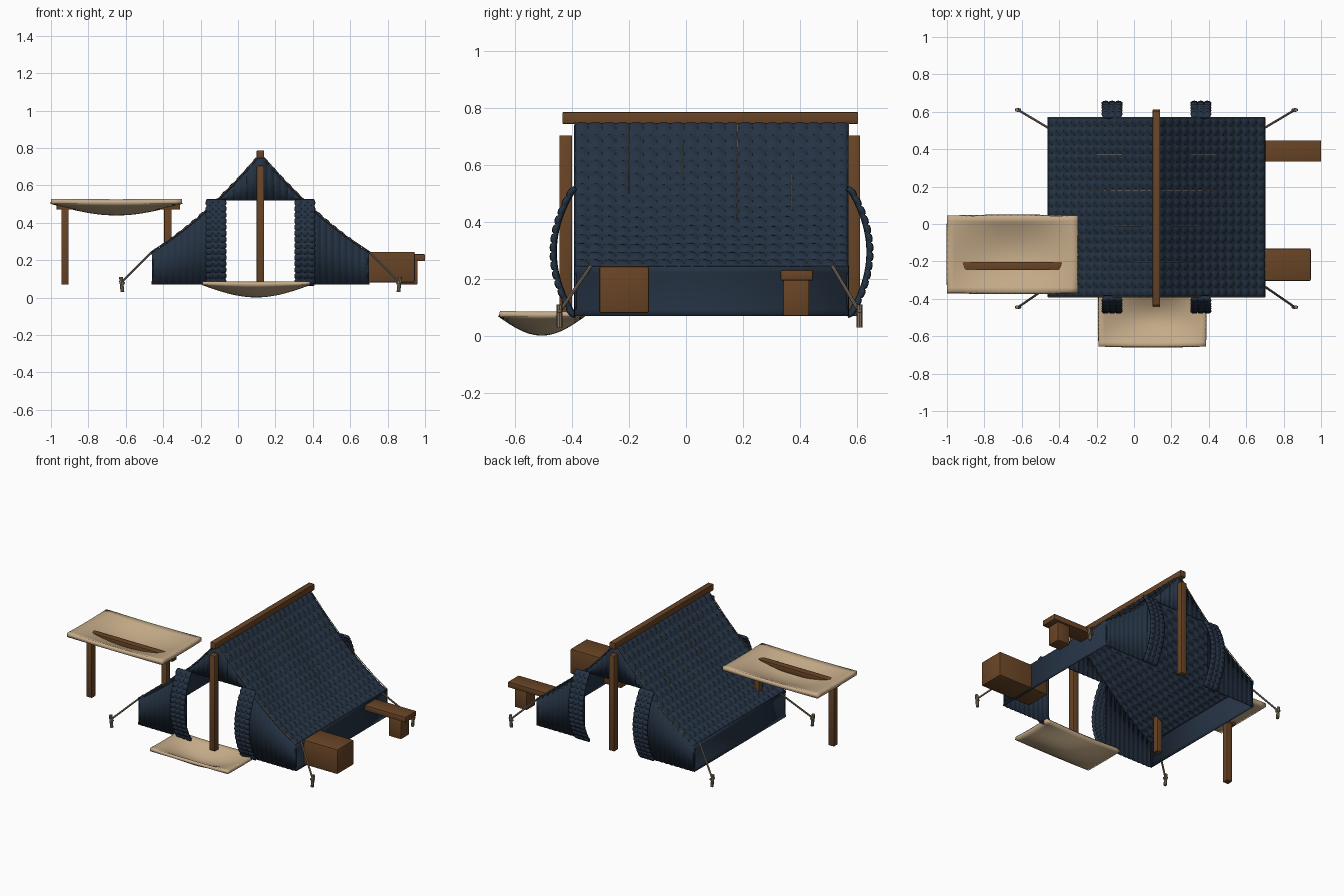
import bpy, bmesh, math
from mathutils import Vector

cube = bpy.data.objects.get("Cube")
if cube:
    bpy.data.objects.remove(cube, do_unlink=True)


def material(name, rgb):
    m = bpy.data.materials.new(name)
    m.use_nodes = True
    m.diffuse_color = (*rgb, 1)
    bsdf = m.node_tree.nodes["Principled BSDF"]
    bsdf.inputs["Base Color"].default_value = (*rgb, 1)
    bsdf.inputs["Roughness"].default_value = 0.8
    return m


CLOTH = material("navy cloth", (0.018, 0.032, 0.056))
WOOD = material("brown wood", (0.14, 0.058, 0.019))
LINEN = material("pale linen", (0.56, 0.41, 0.25))
ROPE = material("grey rope", (0.24, 0.19, 0.135))

CX, HALF = 0.12, 0.58           # tent centre line and half width
FRONT, BACK = -0.39, 0.57       # tent ends
EAVE, HEM, LINTEL = 0.245, 0.07, 0.52


def finish(name, bm, mat, angle=40):
    mesh = bpy.data.meshes.new(name)
    bm.to_mesh(mesh)
    bm.free()
    obj = bpy.data.objects.new(name, mesh)
    bpy.context.collection.objects.link(obj)
    mesh.materials.append(mat)
    bpy.ops.object.select_all(action='DESELECT')
    obj.select_set(True)
    bpy.context.view_layer.objects.active = obj
    bpy.ops.object.shade_smooth_by_angle(angle=math.radians(angle))
    return obj


def sheet(name, nu, nv, func, mat, thick, offset=0.0, angle=40):
    """Grid surface from func(u, v), thickened into a panel."""
    bm = bmesh.new()
    rows = [[bm.verts.new(func(i / nu, j / nv)) for j in range(nv + 1)]
            for i in range(nu + 1)]
    for i in range(nu):
        for j in range(nv):
            bm.faces.new((rows[i][j], rows[i + 1][j],
                          rows[i + 1][j + 1], rows[i][j + 1]))
    bmesh.ops.recalc_face_normals(bm, faces=bm.faces)
    obj = finish(name, bm, mat, angle)
    mod = obj.modifiers.new("thickness", 'SOLIDIFY')
    mod.thickness = thick
    mod.offset = offset
    return obj


def beam(name, x, y, z, bevel=0.004):
    """Bevelled wooden box given as (min, max) ranges."""
    bm = bmesh.new()
    bmesh.ops.create_cube(bm, size=1)
    for v in bm.verts:
        v.co = [r[0] if c < 0 else r[1] for c, r in zip(v.co, (x, y, z))]
    bmesh.ops.bevel(bm, geom=bm.edges[:], offset=bevel, segments=2,
                    affect='EDGES', profile=0.5)
    return finish(name, bm, WOOD, 30)


def rod(name, a, b, radius, sides=8):
    a, b = Vector(a), Vector(b)
    bm = bmesh.new()
    bmesh.ops.create_cone(bm, cap_ends=True, segments=sides, radius1=radius,
                          radius2=radius, depth=(b - a).length)
    rot = (b - a).to_track_quat('Z', 'Y').to_matrix()
    for v in bm.verts:
        v.co = rot @ v.co + (a + b) / 2
    return finish(name, bm, ROPE)


def roof_z(d):
    """Concave roof height at distance d from the centre line."""
    return 0.77 - 1.206 * d + 0.519 * d * d


def puff(t, count):
    return math.sqrt(abs(math.sin(math.pi * t * count)))


# Quilted roof slopes and side walls
for side, label in ((1, "left"), (-1, "right")):
    def slope(u, v):
        d = 0.01 + u * (HALF - 0.01)
        wobble = 0.004 * math.sin(v * 15 + u * 2) * math.sin(math.pi * u)
        h = 0.009 * puff(u, 14) * puff(v, 20) - 0.006 + wobble
        return (CX + side * (d + 0.6 * h * (u < 1)),
                FRONT + v * (BACK - FRONT), roof_z(d) + 0.8 * h)
    sheet(label + "_roof_slope", 56, 80, slope, CLOTH, 0.006)

    def wall(u, v):
        return (CX + side * (HALF - 0.006 * math.sin(math.pi * u)),
                FRONT + v * (BACK - FRONT), EAVE + u * (HEM - EAVE))
    sheet(label + "_side_wall", 8, 2, wall, CLOTH, 0.006)

    # Seam cords lying along the slope
    for y, hi, lo in ((-0.2, 0.74, 0.5), (-0.01, 0.68, 0.53),
                      (0.18, 0.74, 0.41), (0.37, 0.57, 0.44),
                      (FRONT, 0.75, EAVE), (BACK, 0.75, EAVE)):
        ds = [(1.206 - math.sqrt(1.206 ** 2 - 4 * 0.519 * (0.77 - z))) / 1.038
              for z in (hi, lo)]
        steps = 5
        for k in range(steps):
            a, b = (ds[0] + (ds[1] - ds[0]) * t / steps for t in (k, k + 1))
            rod(label + "_seam_cord", (CX + side * a, y, roof_z(a) + 0.003),
                (CX + side * b, y, roof_z(b) + 0.003), 0.0025, 6)

# Pleated end panels and bowed door curtains
for y0, out, end in ((FRONT, -1, "front"), (BACK, 1, "back")):
    def pleat(x):
        return y0 + out * 0.007 * (puff(x + 2, 28) - 1)

    def gable(u, v):
        d = (2 * u - 1) * 0.26
        return (CX + d, pleat(d), LINTEL + v * max(roof_z(abs(d)) - LINTEL - 0.008, 0))
    sheet(end + "_gable", 80, 1, gable, CLOTH, 0.006)

    for side, label in ((1, "left"), (-1, "right")):
        def panel(u, v):
            d = 0.225 + u * (HALF - 0.225)
            top = min(LINTEL, roof_z(d) - 0.006)
            return (CX + side * d, pleat(d), HEM + v * (top - HEM))
        sheet(end + "_" + label + "_panel", 60, 1, panel, CLOTH, 0.006)

        def curtain(u, v):
            bow = 0.075 * math.sin(math.pi * v) ** 0.8
            h = 0.008 * puff(u, 3) * puff(v, 14)
            flare = 0.004 * (2 * u - 1) * puff(v, 14)
            return (CX + side * (0.19 + u * 0.095 + flare),
                    y0 + out * (bow + h - 0.002), HEM + v * (LINTEL - HEM))
        sheet(end + "_" + label + "_curtain", 12, 56, curtain, CLOTH, 0.018)

# Ridge beam and end posts
beam("ridge_beam", (0.1, 0.14), (-0.435, 0.605), (0.745, 0.787))
beam("front_post", (0.1, 0.14), (-0.445, -0.4), (HEM, 0.705))
beam("back_post", (0.1, 0.14), (0.57, 0.612), (HEM, 0.705))

# Guy ropes and pegs at the four corners
for side in (1, -1):
    for eave_y, peg_y in ((-0.335, -0.445), (0.515, 0.61)):
        px = CX + side * 0.74
        rod("guy_rope", (CX + side * HALF, eave_y, EAVE), (px, peg_y, 0.085), 0.006)
        rod("peg", (px - side * 0.002, peg_y, 0.03),
            (px + side * 0.006, peg_y, 0.11), 0.01)
        rod("peg_hook", (px - side * 0.014, peg_y, 0.075),
            (px + side * 0.014, peg_y, 0.09), 0.007)


def sagging_cloth(name, x, y, top, sag, thick):
    """Cloth with straight edges and a hollow in the middle."""
    def surface(u, v):
        dip = sag * math.sin(math.pi * u) * math.sin(math.pi * v)
        return (x[0] + u * (x[1] - x[0]), y[0] + v * (y[1] - y[0]),
                top - thick / 2 - dip)
    return sheet(name, 20, 14, surface, LINEN, thick)


# Doormat and awning table
sagging_cloth("doormat", (-0.19, 0.385), (-0.655, -0.36), 0.087, 0.066, 0.02)
sagging_cloth("table_cloth", (-1.0, -0.3), (-0.37, 0.045), 0.527, 0.062, 0.026)
beam("table_rail", (-0.97, -0.31), (-0.247, -0.203), (0.47, 0.506))
for x in (-0.925, -0.375):
    beam("table_leg", (x - 0.02, x + 0.02), (-0.245, -0.205), (HEM, 0.49))

# Crate and bench beside the tent
beam("crate", (0.57, 0.945), (-0.305, -0.13), (0.08, EAVE), 0.008)
beam("bench_seat", (0.57, 1.0), (0.333, 0.447), (0.195, 0.232), 0.005)
beam("bench_leg", (0.87, 0.96), (0.342, 0.433), (HEM, 0.2), 0.005)
